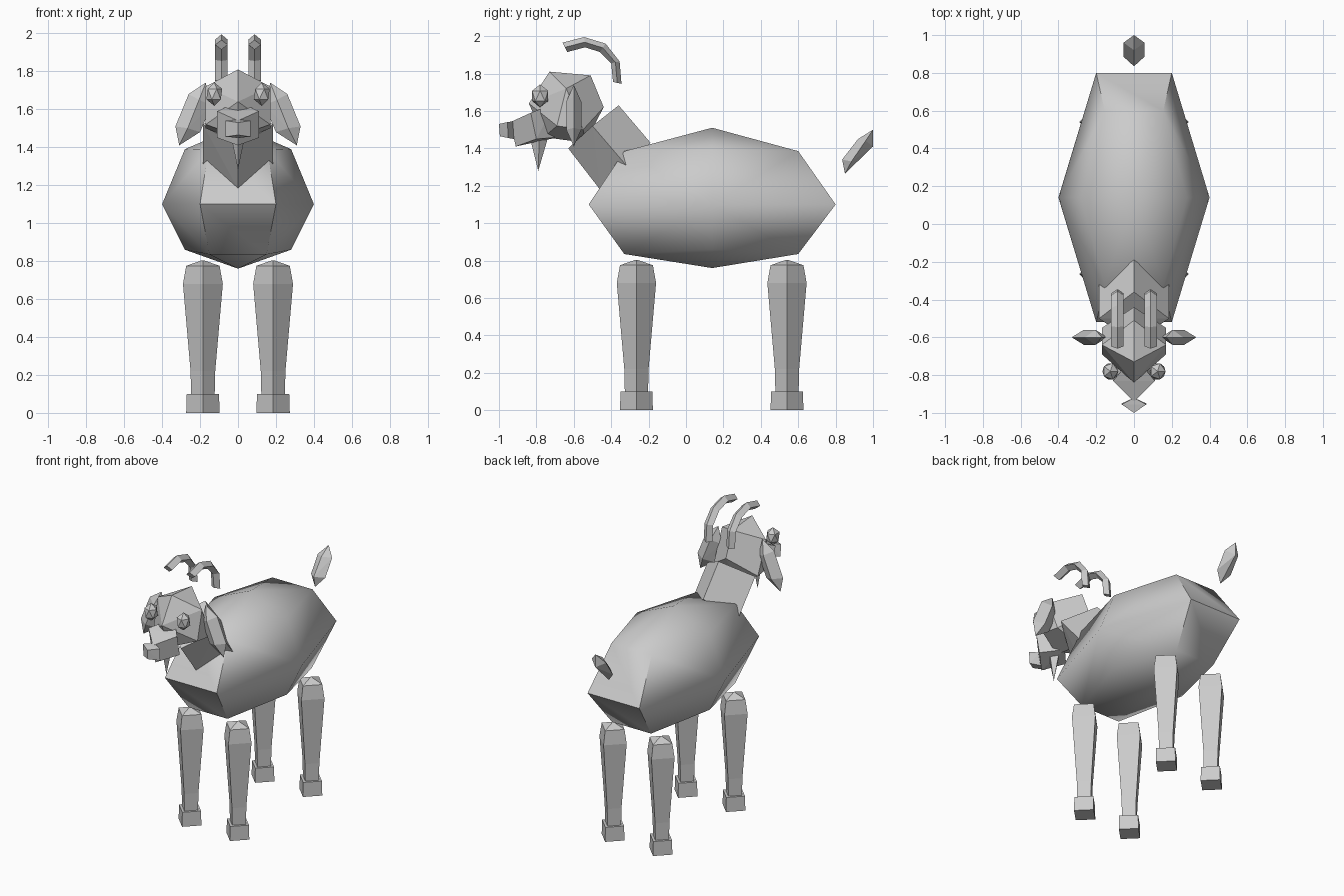
import bpy, bmesh, math
from mathutils import Vector

cube = bpy.data.objects.get("Cube")
if cube:
    bpy.data.objects.remove(cube, do_unlink=True)

GREY = (0.6, 0.6, 0.6, 1)
mat = bpy.data.materials.new("plain grey")
mat.use_nodes = True
mat.diffuse_color = GREY
mat.node_tree.nodes["Principled BSDF"].inputs["Base Color"].default_value = GREY


def finish(bm, name, smooth=None):
    bmesh.ops.recalc_face_normals(bm, faces=bm.faces[:])
    mesh = bpy.data.meshes.new(name)
    bm.to_mesh(mesh)
    bm.free()
    ob = bpy.data.objects.new(name, mesh)
    bpy.context.collection.objects.link(ob)
    mesh.materials.append(mat)
    if smooth:
        bpy.ops.object.select_all(action="DESELECT")
        ob.select_set(True)
        bpy.context.view_layer.objects.active = ob
        bpy.ops.object.shade_smooth_by_angle(angle=math.radians(smooth))
    return ob


def hull(name, points, smooth=None):
    """Faceted solid wrapped around a few points."""
    bm = bmesh.new()
    for p in points:
        bm.verts.new(p)
    bmesh.ops.convex_hull(bm, input=bm.verts[:])
    bmesh.ops.dissolve_limit(bm, angle_limit=0.02, verts=bm.verts[:], edges=bm.edges[:])
    return finish(bm, name, smooth)


def symmetric(name, middle, sides, smooth=None):
    """Solid from (y, z) points on the centre line and (x, y, z) points on both sides."""
    pts = [(0, y, z) for y, z in middle]
    pts += [(s * x, y, z) for x, y, z in sides for s in (-1, 1)]
    return hull(name, pts, smooth)


def loft(name, rings, smooth=None):
    """Skin a list of equal rings and cap both ends."""
    bm = bmesh.new()
    rows = [[bm.verts.new(p) for p in ring] for ring in rings]
    n = len(rows[0])
    for a, b in zip(rows, rows[1:]):
        for i in range(n):
            j = (i + 1) % n
            bm.faces.new((a[i], a[j], b[j], b[i]))
    bm.faces.new(rows[0])
    bm.faces.new(rows[-1])
    return finish(bm, name, smooth)


# Barrel body with a wedge at each end
ends = []
for ridge_y, ring_y in ((-0.52, -0.33), (0.8, 0.6)):
    ends += [(0.2, ridge_y, 1.1), (0.155, ring_y, 1.385), (0.15, ring_y, 0.835)]
symmetric("body", [(0.14, 1.51), (0.14, 0.76)],
          ends + [(0.28, 0.14, 1.39), (0.4, 0.14, 1.1), (0.28, 0.14, 0.86)], 60)

# Neck, head and face
symmetric("neck", [(-0.46, 1.18), (-0.63, 1.4), (-0.19, 1.43), (-0.36, 1.63)],
          [(0.185, -0.32, 1.31), (0.185, -0.5, 1.52)])
symmetric("head", [(-0.73, 1.81), (-0.51, 1.79), (-0.44, 1.62), (-0.54, 1.43),
                   (-0.84, 1.64), (-0.76, 1.46)],
          [(0.17, -0.64, 1.72), (0.17, -0.55, 1.5), (0.17, -0.69, 1.52)])
symmetric("snout", [(-0.94, 1.54), (-0.91, 1.41), (-0.7, 1.64), (-0.68, 1.46)],
          [(0.11, -0.83, 1.59), (0.11, -0.8, 1.45)])
symmetric("nose", [(-1.0, 1.53), (-0.995, 1.465), (-0.92, 1.545), (-0.92, 1.45)],
          [(0.065, -0.955, 1.54), (0.065, -0.95, 1.455)])
symmetric("beard", [(-0.83, 1.44), (-0.74, 1.45), (-0.79, 1.28)], [(0.035, -0.785, 1.45)])

# Tail
symmetric("tail", [(1.0, 1.5), (1.0, 1.41), (0.85, 1.265), (0.835, 1.34), (0.92, 1.45)],
          [(0.055, 0.96, 1.44), (0.055, 0.885, 1.33)])

EAR = [(0.17, 1.74), (0.26, 1.68), (0.33, 1.51), (0.31, 1.41), (0.2, 1.48), (0.14, 1.62)]
HORN_OUT = [(-0.66, 1.965), (-0.545, 1.995), (-0.43, 1.96), (-0.355, 1.865), (-0.345, 1.745)]
HORN_IN = [(-0.635, 1.915), (-0.54, 1.94), (-0.46, 1.915), (-0.4, 1.855), (-0.39, 1.755)]
LEG = [(0.01, 0.06), (0.22, 0.065), (0.68, 0.105), (0.775, 0.088), (0.803, 0.008)]

for side, s in (("left", 1), ("right", -1)):
    # Drooping ear with a raised middle
    ear = [(s * x, -0.6, z) for x, z in EAR]
    ear += [(s * x, -0.6 + d, z) for x, z in ((0.205, 1.65), (0.265, 1.5)) for d in (-0.04, 0.04)]
    hull(side + "_ear", ear)

    # Curved horn with a diamond section
    rings = []
    for o, i in zip(HORN_OUT, HORN_IN):
        y, z = (o[0] + i[0]) / 2, (o[1] + i[1]) / 2
        cx = 0.0875 * s
        rings.append([(cx, *o), (cx + 0.033, y, z), (cx, *i), (cx - 0.033, y, z)])
    loft(side + "_horn", rings)

    # Eye
    bm = bmesh.new()
    bmesh.ops.create_icosphere(bm, subdivisions=1, radius=1)
    bmesh.ops.scale(bm, vec=Vector((0.047, 0.05, 0.062)), verts=bm.verts[:])
    bmesh.ops.translate(bm, vec=Vector((0.125 * s, -0.78, 1.68)), verts=bm.verts[:])
    finish(bm, side + "_eye")

    # Legs and hooves, both four-sided with a corner to the front
    for end, y in (("front", -0.265), ("back", 0.54)):
        def diamond(z, r):
            return [(0.185 * s + r, y, z), (0.185 * s, y + r, z),
                    (0.185 * s - r, y, z), (0.185 * s, y - r, z)]
        loft(f"{end}_{side}_leg", [diamond(z, r) for z, r in LEG])
        loft(f"{end}_{side}_hoof", [diamond(0, 0.088), diamond(0.1, 0.085)])
